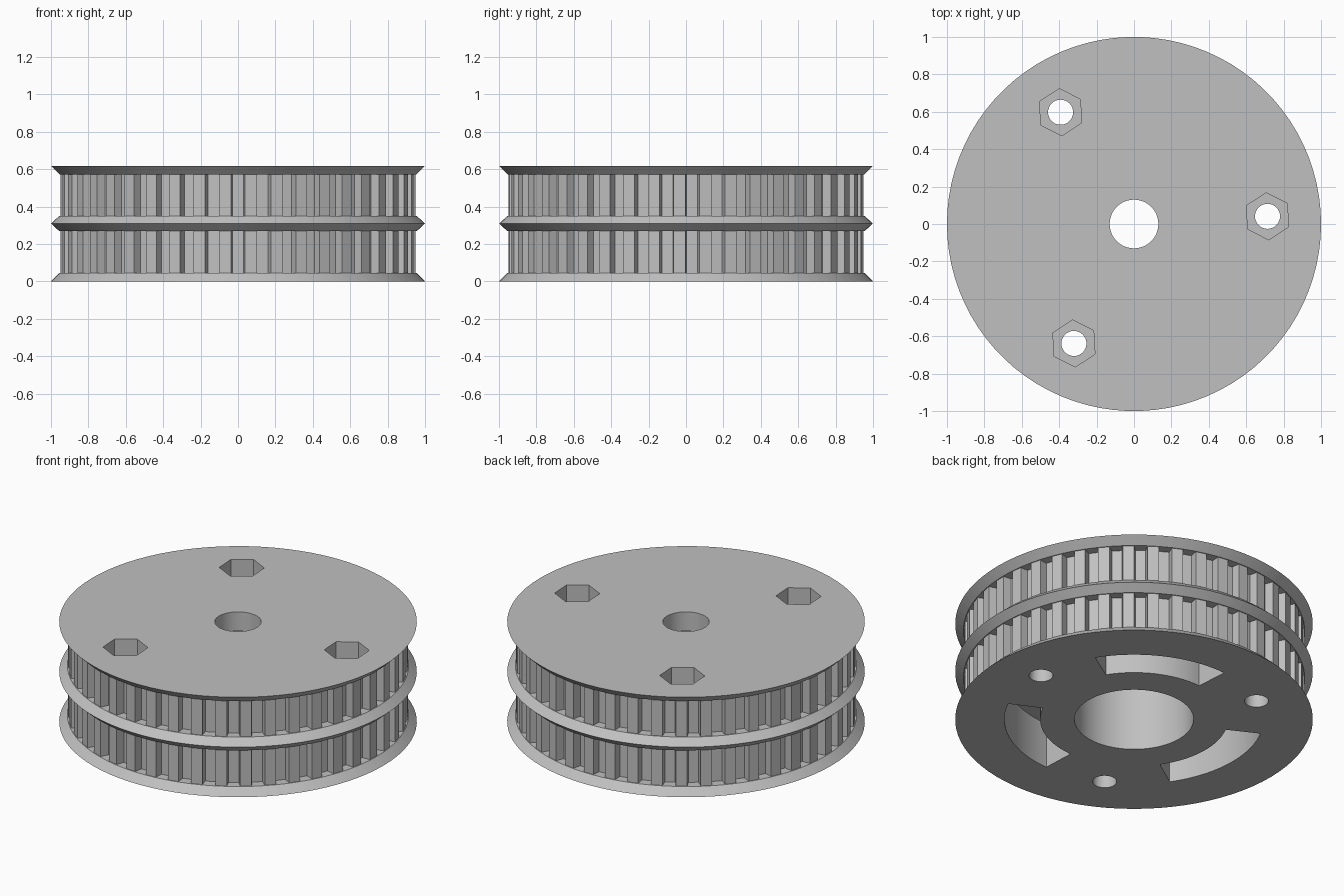
import bpy, bmesh, math

cube = bpy.data.objects.get("Cube")
if cube:
    bpy.data.objects.remove(cube)

TEETH = 43
PITCH = math.tau / TEETH
HEIGHT = 0.617
TIP, ROOT, SEAT = 0.95, 0.90, 0.955
BOLT_RADIUS, BOLT_ANGLE = 0.715, math.radians(3.3)

grey = bpy.data.materials.new("plain grey")
grey.use_nodes = True
colour = (0.53, 0.53, 0.53, 1)
grey.diffuse_color = colour
grey.node_tree.nodes["Principled BSDF"].inputs["Base Color"].default_value = colour


def stack(name, rings):
    """Bridge closed rings of equal length and cap both ends."""
    bm = bmesh.new()
    loops = [[bm.verts.new(p) for p in ring] for ring in rings]
    n = len(loops[0])
    for low, high in zip(loops, loops[1:]):
        for i in range(n):
            j = (i + 1) % n
            bm.faces.new((low[i], low[j], high[j], high[i]))
    bm.faces.new(loops[0][::-1])
    bm.faces.new(loops[-1])
    bmesh.ops.recalc_face_normals(bm, faces=bm.faces)
    mesh = bpy.data.meshes.new(name)
    bm.to_mesh(mesh)
    bm.free()
    mesh.materials.append(grey)
    obj = bpy.data.objects.new(name, mesh)
    bpy.context.collection.objects.link(obj)
    return obj


def belt_ring(z, radius=None):
    """Toothed outline, or a plain circle when a radius is given."""
    points = []
    for t in range(TEETH):
        for offset, r in ((-0.27, TIP), (-0.22, ROOT), (0.22, ROOT), (0.27, TIP)):
            a = -math.pi / 2 + (t + offset) * PITCH
            r = radius or r
            points.append((r * math.cos(a), r * math.sin(a), z))
    return points


def prism(name, r, z0, z1, sides=64, x=0, y=0, turn=0):
    angles = [turn + math.tau * i / sides for i in range(sides)]
    return stack(name, [[(x + r * math.cos(a), y + r * math.sin(a), z)
                         for a in angles] for z in (z0, z1)])


def arc_slot(name, r0, r1, start, end, z0, z1, steps=20):
    angles = [start + (end - start) * i / steps for i in range(steps + 1)]
    outline = [(r1, a) for a in angles] + [(r0, a) for a in reversed(angles)]
    return stack(name, [[(r * math.cos(a), r * math.sin(a), z)
                         for r, a in outline] for z in (z0, z1)])


# Double pulley body: flange, belt track, flange, belt track, flange
pulley = stack("double_pulley", [
    belt_ring(0, 1), belt_ring(0.045, SEAT),
    belt_ring(0.045), belt_ring(0.268),
    belt_ring(0.268, SEAT), belt_ring(0.309, 1), belt_ring(0.35, SEAT),
    belt_ring(0.35), belt_ring(0.572),
    belt_ring(0.572, SEAT), belt_ring(HEIGHT, 1)])

# Central shaft hole and the wide bore below it
cutters = [prism("shaft_hole", 0.13, 0.3, 0.8),
           prism("lower_bore", 0.333, -0.1, 0.5, 96)]

# Three bolt holes with hexagonal nut pockets, and slots between them
for k in range(3):
    a = BOLT_ANGLE + k * math.tau / 3
    x, y = BOLT_RADIUS * math.cos(a), BOLT_RADIUS * math.sin(a)
    cutters.append(prism("bolt_hole", 0.067, -0.1, 0.8, 32, x, y))
    cutters.append(prism("nut_pocket", 0.126, HEIGHT - 0.15, 0.8, 6, x, y,
                         a + math.pi / 6))
    mid = a + math.pi / 3
    half = math.radians(30.7)
    cutters.append(arc_slot("arc_slot", 0.525, 0.725, mid - half, mid + half,
                            -0.1, 0.28))

# Apply the cuts
bpy.ops.object.select_all(action='DESELECT')
bpy.context.view_layer.objects.active = pulley
pulley.select_set(True)
for cutter in cutters:
    cutter.hide_render = True
    cut = pulley.modifiers.new("cut", 'BOOLEAN')
    cut.operation = 'DIFFERENCE'
    cut.solver = 'EXACT'
    cut.object = cutter
    bpy.ops.object.modifier_apply(modifier=cut.name)
    bpy.data.objects.remove(cutter)

bpy.ops.object.shade_smooth_by_angle(angle=math.radians(25))
